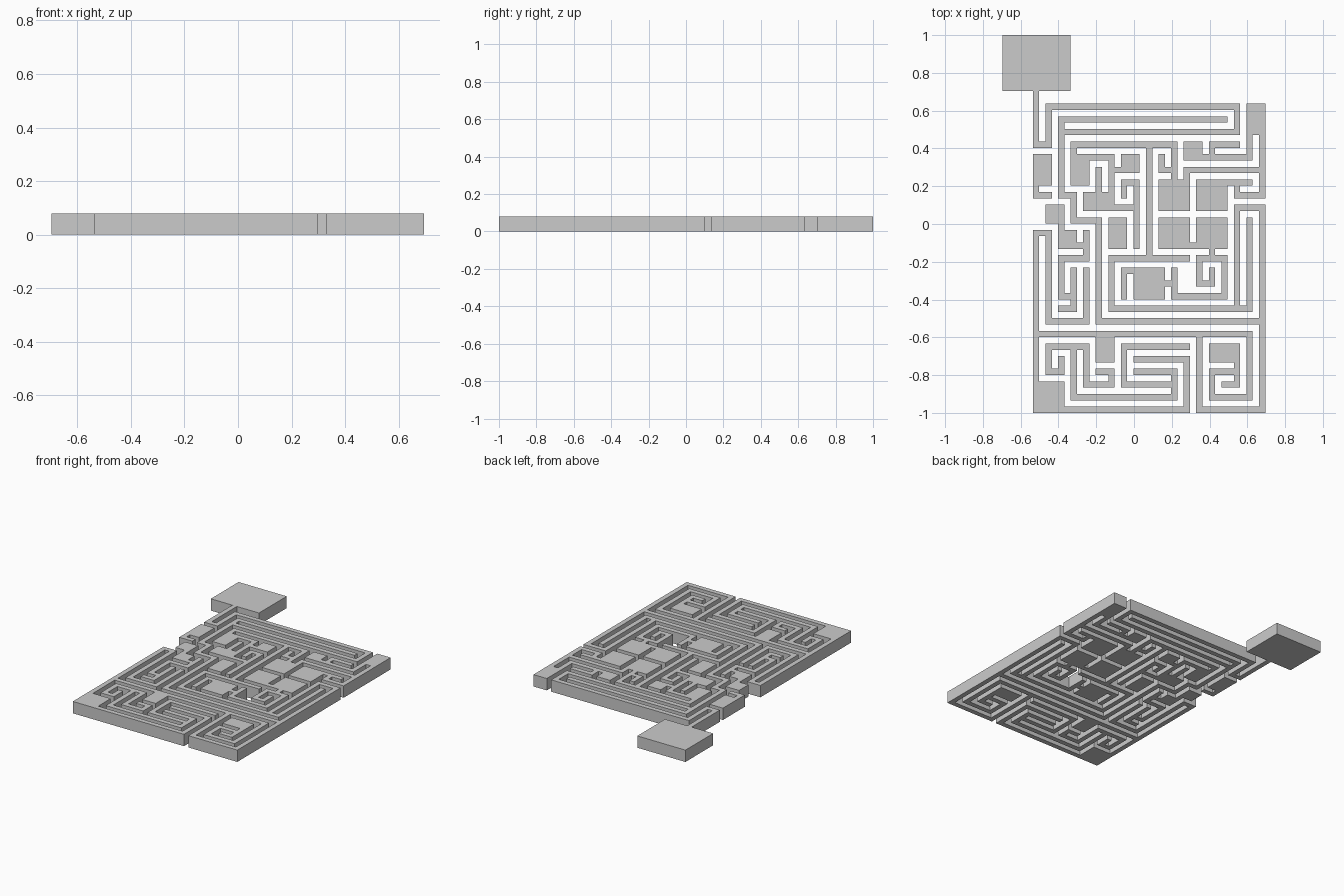
import bpy, bmesh
from math import radians

if "Cube" in bpy.data.objects:
    bpy.data.objects.remove(bpy.data.objects["Cube"])

# Maze plate: corridors are strokes between nodes (i right, j down),
# rooms are filled node rectangles; both are one cell wide per node.
CELL_X, CELL_Y = 1.23 / 37, 1.637 / 49
LEFT, TOP, HEIGHT = -0.535, 0.637, 0.08
parts, taken = {}, set()


def part(name, paths=(), rooms=()):
    """Collect the grid cells of one part, leaving out cells already used."""
    cells = set()
    boxes = list(rooms)
    for p in paths:
        for (a, b), (c, d) in zip(p, p[1:]):
            boxes.append((min(a, c), min(b, d), max(a, c), max(b, d)))
    for i0, j0, i1, j1 in boxes:
        cells |= {(x, y) for x in range(2 * i0, 2 * i1 + 1)
                  for y in range(2 * j0, 2 * j1 + 1)}
    parts[name] = cells - taken
    taken.update(cells)


# Upper corridors
part("entry_corridor", [[(0, -1), (0, 3), (1, 3), (1, 0), (16, 0), (16, 2), (2, 2)]])
part("upper_inner_corridor", [
    [(15, 1), (2, 1), (2, 7), (3, 7), (3, 9), (5, 9), (5, 17), (18, 17)]])
part("upper_hall", [
    [(3, 4), (3, 3), (11, 3), (11, 6)],
    [(3, 4), (6, 4), (6, 7)], [(6, 5), (7, 5)],
    [(5, 5), (5, 7)], [(10, 4), (10, 5), (11, 5)]],
    [(3, 4, 4, 6), (7, 4, 8, 5), (4, 7, 6, 8)])
part("central_corridor", [
    [(6, 8), (8, 8)], [(7, 7), (7, 6), (8, 6), (8, 11)]],
    [(6, 9, 7, 11)])

# Right side rooms and corridors
part("right_upper_corridor", [
    [(17, 2), (17, 4), (13, 4)], [(14, 4), (14, 3), (16, 3)],
    [(18, 2), (18, 7), (16, 7), (16, 6)],
    [(18, 5), (12, 5), (12, 6)], [(15, 6), (17, 6)]],
    [(17, 0, 18, 2), (12, 3, 13, 4)])
part("right_rooms", [[(12, 11), (13, 11)], [(14, 11), (14, 12)]],
     [(10, 6, 12, 8), (13, 6, 15, 8), (10, 9, 12, 11), (13, 9, 15, 11)])
part("center_loop", [
    [(9, 3), (9, 12)],
    [(12, 12), (6, 12), (6, 16), (17, 16), (17, 9)],
    [(16, 16), (16, 8), (18, 8), (18, 24), (13, 24), (13, 18)]])
part("center_room_spiral", [
    [(7, 15), (7, 13), (8, 13)], [(10, 14), (11, 14)],
    [(11, 13), (11, 15), (15, 15), (15, 12), (13, 12), (13, 14), (14, 14), (14, 13)]],
    [(8, 13, 10, 15)])

# Left side rooms and corridors
part("left_upper_room", [[(0, 6), (0, 7), (1, 7)]], [(0, 4, 1, 6)])
part("left_stepped_rooms", [
    [(2, 9), (2, 10)], [(3, 11), (4, 11)],
    [(4, 10), (4, 12), (2, 12), (2, 15), (3, 15)],
    [(3, 13), (3, 16), (2, 16)]],
    [(1, 8, 2, 9), (2, 10, 3, 11)])
part("left_corridor", [
    [(0, 22), (0, 10), (1, 10), (1, 17), (4, 17), (4, 13)]])

# Bottom section
part("lower_main_corridor", [
    [(0, 18), (17, 18), (17, 23), (14, 23), (14, 21), (16, 21)],
    [(16, 20), (16, 22), (15, 22)]],
    [(14, 19, 16, 20), (5, 18, 6, 20)])
part("lower_left_spiral", [
    [(2, 20), (2, 21), (1, 21), (1, 19), (4, 19), (4, 22), (6, 22), (6, 21), (5, 21)],
    [(3, 19), (3, 23), (11, 23), (11, 21), (8, 21)]])
part("lower_middle_corridor", [
    [(12, 19), (7, 19), (7, 22), (11, 22)],
    [(8, 20), (12, 20), (12, 24), (0, 24)]],
    [(0, 22, 2, 24)])


def point(x, y, z):
    return (LEFT + x * CELL_X, TOP - y * CELL_Y, z)


def build(name, cells):
    """Extrude the cells into a plate with walls only along its outline."""
    bm = bmesh.new()

    def face(*pts):
        bm.faces.new([bm.verts.new(point(*p)) for p in pts])
    for x, y in cells:
        ring = [(x, y + 1), (x + 1, y + 1), (x + 1, y), (x, y)]
        face(*[(*p, HEIGHT) for p in ring])
        face(*[(*p, 0) for p in reversed(ring)])
        for k, (dx, dy) in enumerate([(0, 1), (1, 0), (0, -1), (-1, 0)]):
            if (x + dx, y + dy) not in taken:
                a, b = ring[k], ring[(k + 1) % 4]
                face((*a, 0), (*b, 0), (*b, HEIGHT), (*a, HEIGHT))
    bmesh.ops.remove_doubles(bm, verts=bm.verts, dist=1e-4)
    bmesh.ops.dissolve_limit(bm, angle_limit=radians(1),
                             verts=bm.verts, edges=bm.edges)
    mesh = bpy.data.meshes.new(name)
    bm.to_mesh(mesh)
    bm.free()
    bpy.context.collection.objects.link(bpy.data.objects.new(name, mesh))


for name, cells in parts.items():
    build(name, cells)

# Entry platform at the end of the stem
bpy.ops.mesh.primitive_cube_add(size=1, location=(-0.516, 0.852, HEIGHT / 2))
platform = bpy.context.object
platform.name = "entry_platform"
platform.scale = (0.36, 0.296, HEIGHT)
